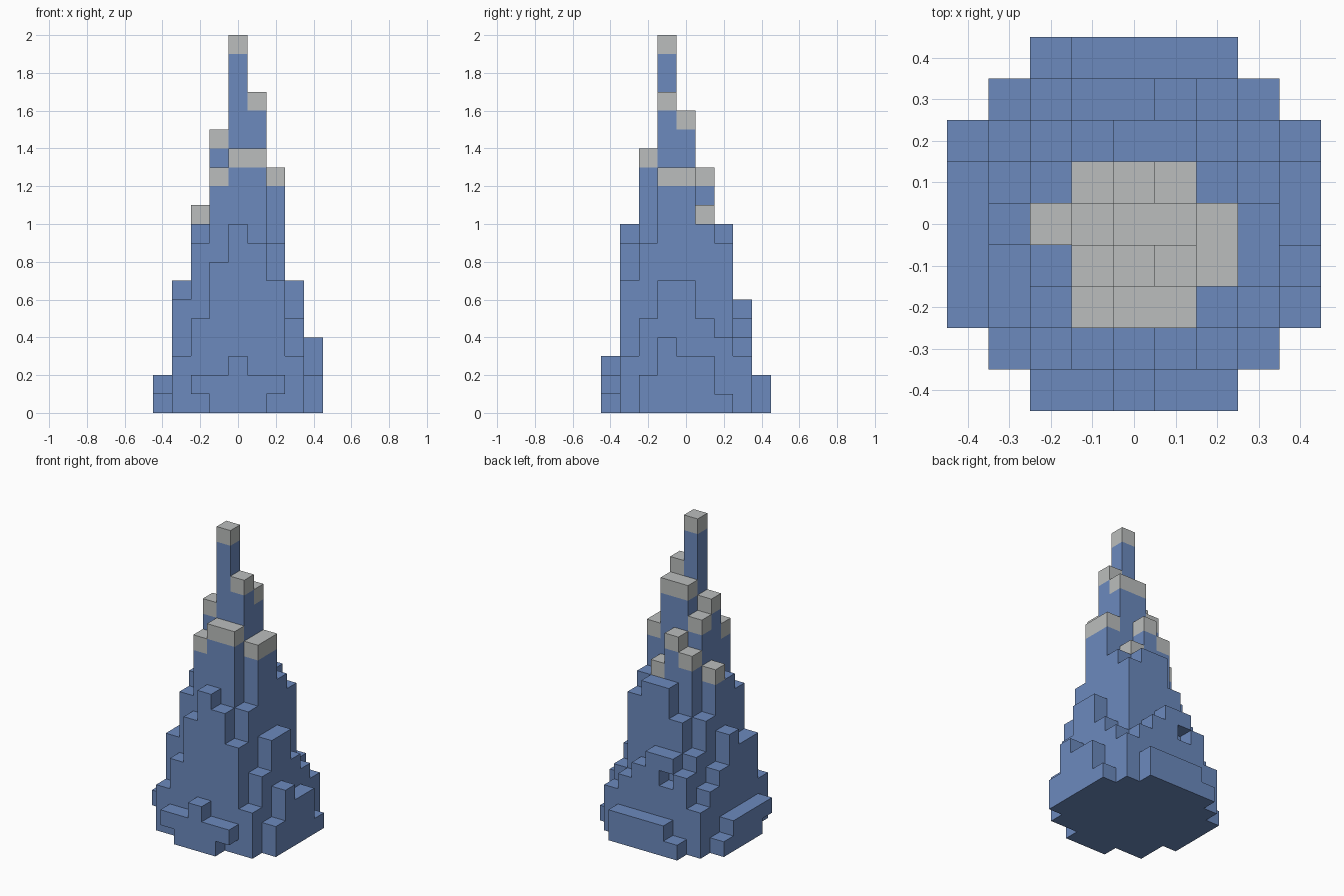
import bpy, bmesh
from mathutils import Vector

cube = bpy.data.objects.get("Cube")
if cube:
    bpy.data.objects.remove(cube)

CELL = 0.1
SNOW_LINE = 10

# Column heights in cells, a = 1, back row first, each row running left to right in x
COLUMNS = [
    "..abbbb..",
    ".ceffedc.",
    "adfhjjida",
    "behlmkjec",
    "bgknppmgc",
    "bfjotqmgd",
    "bfimnnieb",
    ".cehjigc.",
    "..bbcbb..",
]

# Cells left open under overhanging blocks: (x, y, z)
GAPS = {(-2, -4, 0), (2, -4, 0), (-4, -2, 0), (-1, 3, 4)}


def make_material(name, rgb):
    mat = bpy.data.materials.new(name)
    mat.use_nodes = True
    color = (*rgb, 1.0)
    mat.diffuse_color = color
    mat.node_tree.nodes["Principled BSDF"].inputs["Base Color"].default_value = color
    return mat


def build_blocks(name, cells, solid, mat):
    """Mesh the outward faces of some cells of the whole solid."""
    bm = bmesh.new()
    for cell in cells:
        centre = Vector(cell) + Vector((0, 0, 0.5))
        for axis in range(3):
            for sign in (-1, 1):
                n = Vector((0, 0, 0))
                n[axis] = sign
                if tuple(int(c + d) for c, d in zip(cell, n)) in solid:
                    continue
                u = Vector((0, 0, 0))
                u[(axis + 1) % 3] = 0.5
                v = n.cross(u)
                mid = centre + n * 0.5
                corners = (mid - u - v, mid + u - v, mid + u + v, mid - u + v)
                bm.faces.new([bm.verts.new(p * CELL) for p in corners])
    bmesh.ops.remove_doubles(bm, verts=bm.verts, dist=0.001)
    # Merge flat areas into large faces
    bmesh.ops.dissolve_limit(bm, angle_limit=0.01, verts=bm.verts, edges=bm.edges)
    mesh = bpy.data.meshes.new(name)
    bm.to_mesh(mesh)
    bm.free()
    mesh.materials.append(mat)
    obj = bpy.data.objects.new(name, mesh)
    bpy.context.collection.objects.link(obj)


# Fill the columns, with a pale cap on each one above the snow line
slope, caps = set(), set()
for row, line in enumerate(COLUMNS):
    for col, letter in enumerate(line):
        if letter == ".":
            continue
        height = ord(letter) - ord("a") + 1
        for z in range(height):
            cell = (col - 4, 4 - row, z)
            if cell in GAPS:
                continue
            is_cap = height > SNOW_LINE and z == height - 1
            (caps if is_cap else slope).add(cell)

solid = slope | caps
build_blocks("mountain_slope", slope, solid, make_material("slope blue", (0.15, 0.254, 0.515)))
build_blocks("peak_caps", caps, solid, make_material("cap grey", (0.497, 0.515, 0.51)))
